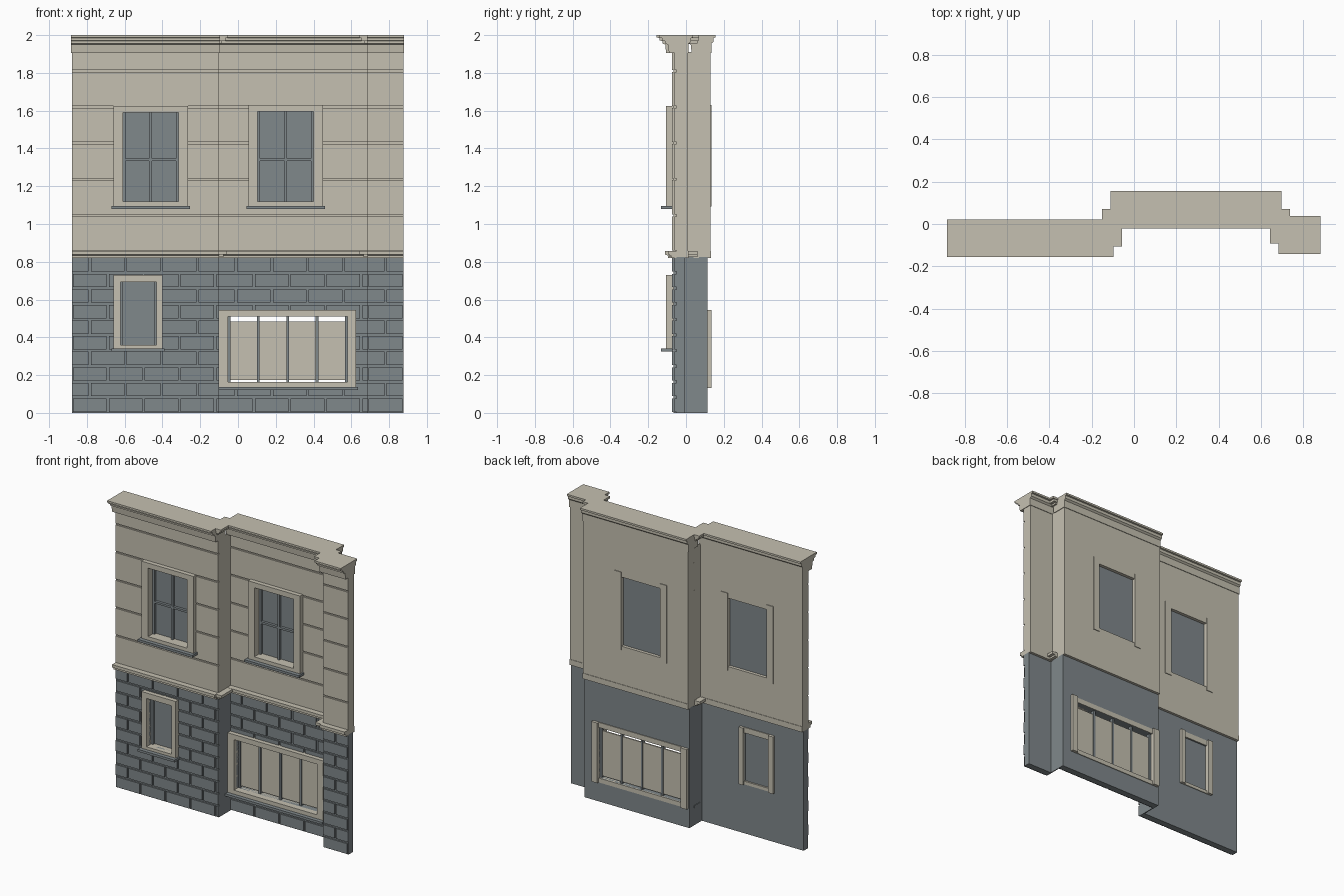
import bpy, bmesh

cube = bpy.data.objects.get("Cube")
if cube:
    bpy.data.objects.remove(cube, do_unlink=True)


def material(name, rgb):
    m = bpy.data.materials.new(name)
    m.use_nodes = True
    m.diffuse_color = (*rgb, 1)
    m.node_tree.nodes["Principled BSDF"].inputs["Base Color"].default_value = (*rgb, 1)
    return m


STONE = material("warm_stone", (0.56, 0.53, 0.44))
SLATE = material("slate_grey", (0.216, 0.246, 0.258))


def finish(name, bm, mat):
    bmesh.ops.recalc_face_normals(bm, faces=bm.faces)
    mesh = bpy.data.meshes.new(name)
    bm.to_mesh(mesh)
    bm.free()
    mesh.materials.append(mat)
    bpy.context.collection.objects.link(bpy.data.objects.new(name, mesh))


def boxes(name, items, mat):
    """One object from boxes given as (x0, x1, y0, y1, z0, z1)."""
    bm = bmesh.new()
    for x0, x1, y0, y1, z0, z1 in items:
        for v in bmesh.ops.create_cube(bm, size=1)["verts"]:
            v.co.x = x1 if v.co.x > 0 else x0
            v.co.y = y1 if v.co.y > 0 else y0
            v.co.z = z1 if v.co.z > 0 else z0
    finish(name, bm, mat)


def around(box, holes):
    """Split a box into pieces that leave the (x0, x1, z0, z1) holes open."""
    parts = [box]
    for a, b, c, d in holes:
        left = []
        for x0, x1, y0, y1, z0, z1 in parts:
            if a >= x1 or b <= x0 or c >= z1 or d <= z0:
                left.append((x0, x1, y0, y1, z0, z1))
                continue
            lo, hi = max(a, x0), min(b, x1)
            left += [p for p in ((x0, lo, y0, y1, z0, z1), (hi, x1, y0, y1, z0, z1),
                                 (lo, hi, y0, y1, z0, c), (lo, hi, y0, y1, d, z1))
                     if p[1] - p[0] > 0.001 and p[5] - p[4] > 0.001]
        parts = left
    return parts


def extrude_x(name, profile, x0, x1, mat):
    bm = bmesh.new()
    face = bm.faces.new([bm.verts.new((x0, y, z)) for y, z in profile])
    out = bmesh.ops.extrude_face_region(bm, geom=[face])["geom"]
    for v in out:
        if isinstance(v, bmesh.types.BMVert):
            v.co.x = x1
    finish(name, bm, mat)


BASE_TOP, WALL_TOP, RELIEF = 0.825, 1.91, 0.01
UPPER, LOWER = 0.07, 0.055


def bricks(x0, x1, f, holes):
    rows, length, gap = 10, 0.19, 0.006
    h = BASE_TOP / rows
    out = []
    for r in range(rows):
        x = x0 - (length / 2 if r % 2 else 0)
        while x < x1:
            a, b = max(x + gap, x0), min(x + length - gap, x1)
            if b - a > 0.01:
                out += around((a, b, f, f + RELIEF, r * h + gap, (r + 1) * h - gap), holes)
            x += length
    return out


def section(name, x0, x1, f, holes):
    """A bay: brick base, string course, grooved upper wall and cornice."""
    inner = f + RELIEF
    boxes(name + "_base_wall", around((x0, x1, inner, f + LOWER, 0, BASE_TOP), holes), SLATE)
    boxes(name + "_bricks", bricks(x0, x1, f, holes), SLATE)
    boxes(name + "_upper_wall", around((x0, x1, inner, f + UPPER, BASE_TOP, WALL_TOP), holes), STONE)
    courses = []
    for i in range(6):
        low = 0.86 if i == 0 else 0.86 + i * 0.191
        top = WALL_TOP if i == 5 else 0.85 + (i + 1) * 0.191
        courses += around((x0, x1, f, inner, low, top), holes)
    boxes(name + "_courses", courses, STONE)
    b = f + UPPER
    extrude_x(name + "_string_course",
              [(f - 0.02, 0.82), (f - 0.02, 0.833), (f - 0.035, 0.838), (f - 0.035, 0.858),
               (b + 0.003, 0.858), (b + 0.003, 0.82)], x0, x1, STONE)
    extrude_x(name + "_cornice",
              [(f - 0.03, 1.905), (f - 0.035, 1.95), (f - 0.05, 1.955), (f - 0.05, 1.968),
               (f - 0.066, 1.972), (f - 0.066, 1.985), (f - 0.082, 1.987), (f - 0.082, 2.0),
               (b + 0.027, 2.0), (b + 0.027, 1.987), (b + 0.016, 1.985), (b + 0.016, 1.965),
               (b + 0.004, 1.955), (b + 0.004, 1.905)], x0 - 0.004, x1 + 0.004, STONE)


def window(name, f, outer, hole, bars_x, bars_z, panel=None):
    """Casing, sill, pane and glazing bars; hole and outer are (x0, x1, z0, z1)."""
    a, b, c, d = outer
    p, q, r, s = hole
    front, back = f - 0.03, f + 0.075
    boxes(name + "_casing", [(a, p, front, back, c, d), (q, b, front, back, c, d),
                             (p, q, front, f + 0.06, s, d), (p, q, front, f + 0.06, c, r)], STONE)
    boxes(name + "_sill", [(a - 0.01, b + 0.01, f - 0.057, f + 0.005, c - 0.013, c + 0.003)], SLATE)
    if panel:
        boxes(name + "_shutter", [(p, q, f + 0.03, f + 0.04, *panel)], STONE)
    else:
        boxes(name + "_pane", [(p, q, f + 0.038, f + 0.048, r, s)], SLATE)
    bars = [(x - 0.007, x + 0.007, f + 0.02, f + 0.045, r, s) for x in bars_x]
    bars += [(p, q, f + 0.02, f + 0.044, z - 0.007, z + 0.007) for z in bars_z]
    boxes(name + "_bars", bars, SLATE)


# Window openings
LEFT_F, MID_F, RIGHT_F = -0.075, 0.06, -0.06
top_a = (-0.61, -0.315, 1.12, 1.59)
top_b = (0.103, 0.4, 1.12, 1.595)
low_a = (-0.622, -0.432, 0.36, 0.692)
low_b = (-0.053, 0.58, 0.163, 0.51)

# Three bays
section("west_bay", -0.88, -0.1, LEFT_F, [top_a, low_a])
section("middle_bay", -0.107, 0.692, MID_F, [top_b, low_b])
section("east_bay", 0.686, 0.876, RIGHT_F, [])

# Windows
window("upper_west_window", LEFT_F, (-0.66, -0.265, 1.093, 1.625), top_a,
       [-0.603, -0.463, -0.322], [1.34])
window("upper_middle_window", MID_F, (0.055, 0.45, 1.093, 1.63), top_b,
       [0.11, 0.252, 0.393], [1.34])
window("lower_west_window", LEFT_F, (-0.66, -0.4, 0.338, 0.73), low_a, [-0.615, -0.439], [])
window("display_window", MID_F, (-0.1, 0.625, 0.133, 0.545), low_b,
       [-0.046, 0.108, 0.263, 0.418, 0.573], [], panel=(0.174, 0.484))

# Returns joining the bays
for name, x, f in (("west_return", -0.103, LEFT_F), ("east_return", 0.689, RIGHT_F)):
    boxes(name + "_base", [(x - 0.003, x + 0.003, f + 0.01, MID_F + LOWER, 0, BASE_TOP)], SLATE)
    boxes(name + "_wall", [(x - 0.003, x + 0.003, f + 0.01, MID_F + UPPER, BASE_TOP, WALL_TOP)], STONE)
    boxes(name + "_cornice", [(x - 0.047, x + 0.047, f - 0.032, 0.07, 1.985, 2.0),
                              (x - 0.036, x + 0.036, f - 0.028, 0.066, 1.968, 1.985),
                              (x - 0.018, x + 0.018, f - 0.02, 0.062, 1.955, 1.968)], STONE)
    boxes(name + "_string_course", [(x - 0.045, x + 0.045, f - 0.02, 0.062, 0.838, 0.857),
                                    (x - 0.025, x + 0.025, f - 0.012, 0.062, 0.825, 0.838)], STONE)
